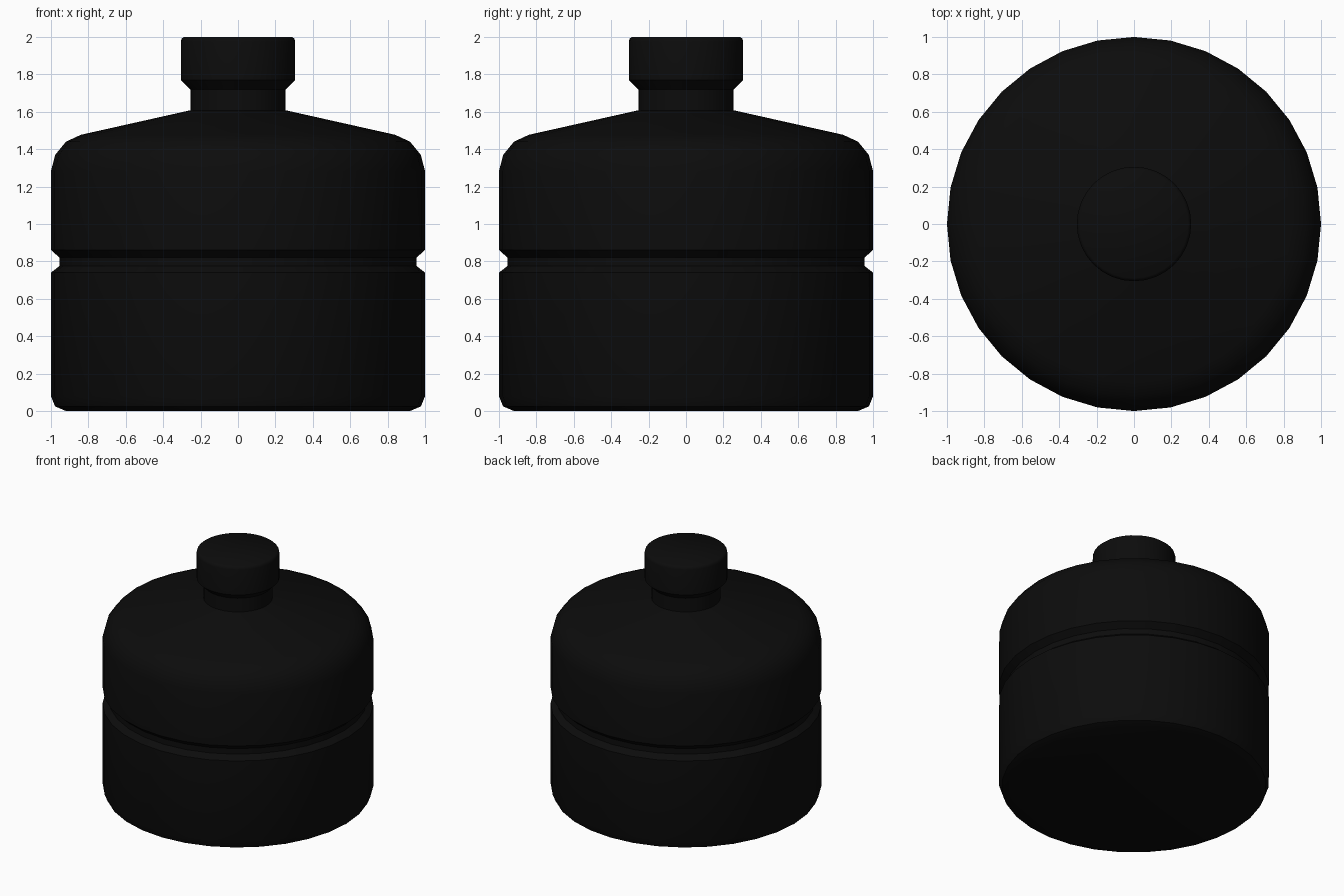
import bpy, bmesh, math

cube = bpy.data.objects.get("Cube")
if cube:
    bpy.data.objects.remove(cube, do_unlink=True)

SIDES = 32

black = bpy.data.materials.new("matte black")
black.use_nodes = True
colour = (0.0036, 0.0036, 0.0036, 1.0)
black.diffuse_color = colour
bsdf = next(n for n in black.node_tree.nodes if n.type == "BSDF_PRINCIPLED")
bsdf.inputs["Base Color"].default_value = colour
bsdf.inputs["Roughness"].default_value = 0.8


def lathe(name, profile):
    """Revolve (radius, height) points around z; radius 0 closes an end."""
    bm = bmesh.new()
    verts = [bm.verts.new((r, 0, z)) for r, z in profile]
    edges = [bm.edges.new(pair) for pair in zip(verts, verts[1:])]
    bmesh.ops.spin(bm, geom=verts + edges, cent=(0, 0, 0), axis=(0, 0, 1),
                   angle=math.tau, steps=SIDES, use_duplicate=False)
    bmesh.ops.remove_doubles(bm, verts=bm.verts, dist=0.0005)
    bmesh.ops.recalc_face_normals(bm, faces=bm.faces)
    # Make sure the shell faces outwards
    if sum(f.normal.dot(f.calc_center_median()) * f.calc_area() for f in bm.faces) < 0:
        bmesh.ops.reverse_faces(bm, faces=bm.faces)
    mesh = bpy.data.meshes.new(name)
    bm.to_mesh(mesh)
    bm.free()
    mesh.materials.append(black)
    obj = bpy.data.objects.new(name, mesh)
    bpy.context.collection.objects.link(obj)
    bpy.ops.object.select_all(action="DESELECT")
    obj.select_set(True)
    bpy.context.view_layer.objects.active = obj
    bpy.ops.object.shade_smooth_by_angle(angle=math.radians(40))
    return obj


# Base with rounded foot, up to the groove
lathe("lower_body", [(0, 0), (0.92, 0), (0.978, 0.025), (1, 0.08), (1, 0.74)])

# Recessed band around the waist
lathe("waist_groove", [(1, 0.74), (0.955, 0.775), (0.955, 0.82), (1, 0.862)])

# Upper wall, rounded shoulder and sloping top
lathe("upper_body", [(1, 0.862), (1, 1.283), (0.977, 1.37), (0.92, 1.44),
                     (0.84, 1.477), (0.255, 1.608)])

# Narrow neck
lathe("neck", [(0.255, 1.608), (0.255, 1.72)])

# Cap with chamfered underside and softened rim
lathe("cap", [(0.255, 1.72), (0.306, 1.77), (0.306, 1.975),
              (0.302, 1.99), (0.29, 2.0), (0, 2.0)])
